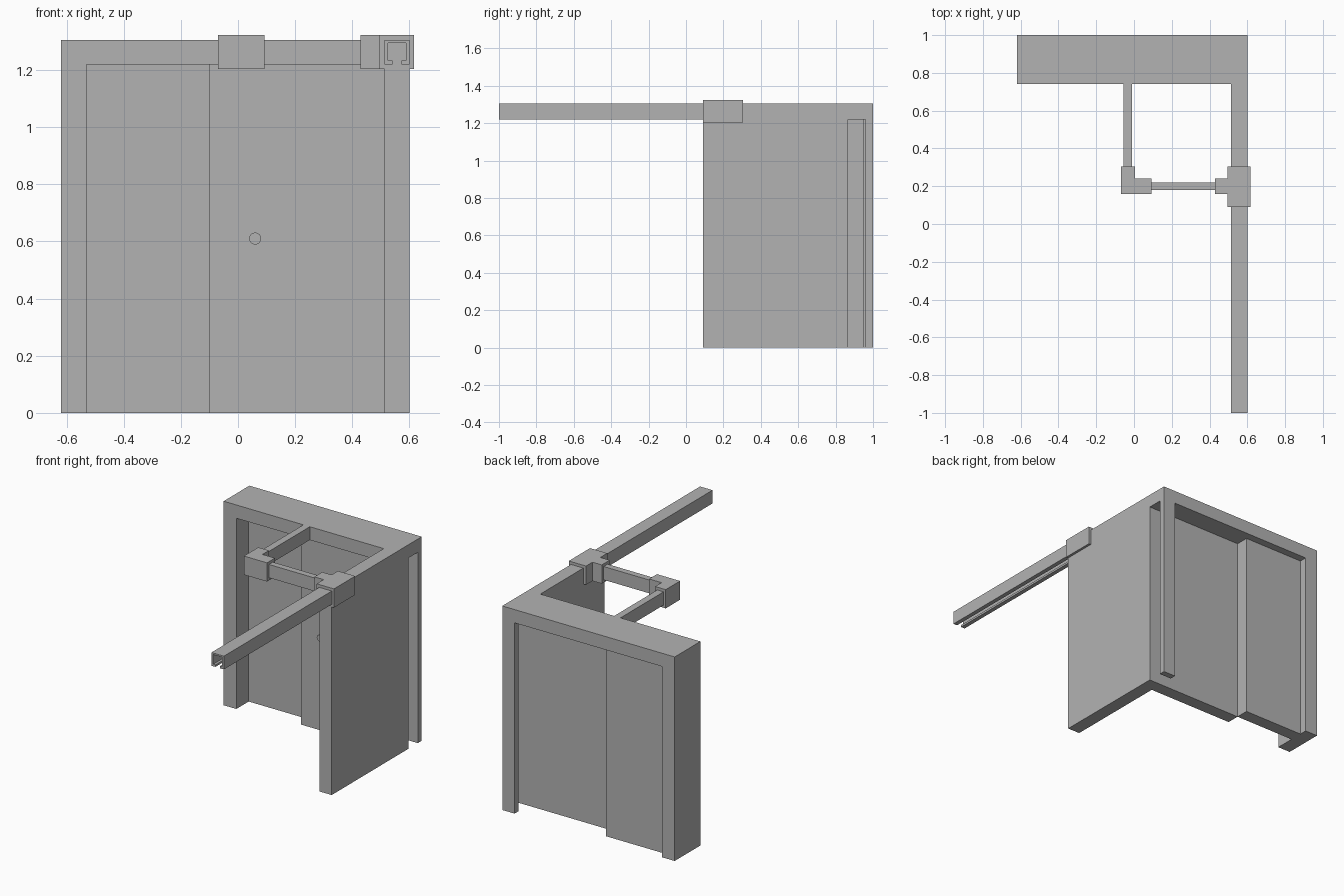
import bpy
import bmesh
from mathutils import Matrix

cube = bpy.data.objects.get("Cube")
if cube:
    bpy.data.objects.remove(cube, do_unlink=True)

GREY = (0.45, 0.45, 0.45, 1)
grey = bpy.data.materials.new("plain_grey")
grey.use_nodes = True
grey.diffuse_color = GREY
grey.node_tree.nodes["Principled BSDF"].inputs["Base Color"].default_value = GREY


def add_object(name, bm):
    bmesh.ops.recalc_face_normals(bm, faces=bm.faces)
    mesh = bpy.data.meshes.new(name)
    bm.to_mesh(mesh)
    bm.free()
    mesh.materials.append(grey)
    obj = bpy.data.objects.new(name, mesh)
    bpy.context.collection.objects.link(obj)
    return obj


def extrude(name, points, direction):
    """Fill a closed outline and sweep it along a direction."""
    bm = bmesh.new()
    face = bm.faces.new([bm.verts.new(p) for p in points])
    swept = bmesh.ops.extrude_face_region(bm, geom=[face])["geom"]
    verts = [g for g in swept if isinstance(g, bmesh.types.BMVert)]
    bmesh.ops.translate(bm, verts=verts, vec=direction)
    return add_object(name, bm)


def plan(name, outline, z0, z1):
    return extrude(name, [(x, y, z0) for x, y in outline], (0, 0, z1 - z0))


def box(name, x0, x1, y0, y1, z0, z1):
    return plan(name, [(x0, y0), (x1, y0), (x1, y1), (x0, y1)], z0, z1)


def cut(obj, cutter):
    cutter.hide_render = True
    mod = obj.modifiers.new("cut", "BOOLEAN")
    mod.operation = "DIFFERENCE"
    mod.solver = "EXACT"
    mod.object = cutter
    bpy.context.view_layer.objects.active = obj
    bpy.ops.object.modifier_apply(modifier=mod.name)
    bpy.data.objects.remove(cutter, do_unlink=True)


# Shared dimensions
LEFT, RIGHT, INNER = -0.62, 0.6, 0.513
FRONT, BACK, WALL_FRONT = 0.74, 1.0, 0.09
TOP, LINTEL = 1.305, 1.22
TRACK, THICK, MEET = 0.865, 0.085, -0.1

# Door frame and side wall in one piece, with doorway and side slot cut out
frame = plan("frame_and_wall", [
    (LEFT, FRONT), (INNER, FRONT), (INNER, WALL_FRONT),
    (RIGHT, WALL_FRONT), (RIGHT, BACK), (LEFT, BACK)], 0, TOP)
cut(frame, box("doorway_cutter", -0.53, INNER, 0.7, 1.1, -0.1, LINTEL))
cut(frame, box("slot_cutter", 0.5, 0.7, TRACK, 0.96, -0.1, LINTEL))

# Two sliding door panels, one behind the other
box("front_door_panel", MEET, INNER, TRACK - THICK, TRACK, 0, LINTEL)
box("back_door_panel", -0.53, MEET, TRACK, TRACK + THICK, 0, LINTEL)

# Round door knob
bm = bmesh.new()
bmesh.ops.create_cone(bm, cap_ends=True, segments=32, radius1=0.021,
                      radius2=0.021, depth=0.04,
                      matrix=Matrix.Translation((0.06, 0.76, 0.61))
                      @ Matrix.Rotation(1.5708, 4, "X"))
knob = add_object("door_knob", bm)
bpy.context.view_layer.objects.active = knob
knob.select_set(True)
bpy.ops.object.shade_smooth_by_angle()

# Long hollow rail with a slot along its underside
mid = (INNER + RIGHT) / 2
half = [(0.016, LINTEL), (0.044, LINTEL), (0.044, TOP)]
hollow = [(0.032, 1.295), (0.032, 1.233), (0.016, 1.233)]
right_side = half
inner_side = hollow
profile = ([(mid + x, z) for x, z in right_side]
           + [(mid - x, z) for x, z in reversed(right_side)]
           + [(mid - x, z) for x, z in reversed(inner_side)]
           + [(mid + x, z) for x, z in inner_side])
extrude("long_rail", [(x, -1, z) for x, z in profile], (0, 1 + WALL_FRONT, 0))

# Thin connecting rails
box("cross_rail", 0.09, 0.43, 0.18, 0.22, LINTEL, TOP)
box("return_rail", -0.055, -0.01, 0.3, FRONT, LINTEL, TOP)

# Brackets joining the rails
plan("corner_bracket", [
    (-0.07, 0.16), (0.093, 0.16), (0.093, 0.24),
    (0.005, 0.24), (0.005, 0.305), (-0.07, 0.305)], 1.203, 1.323)
plan("wall_bracket", [
    (0.494, 0.09), (0.616, 0.09), (0.616, 0.305), (0.494, 0.305),
    (0.494, 0.24), (0.428, 0.24), (0.428, 0.16), (0.494, 0.16)], 1.203, 1.323)
